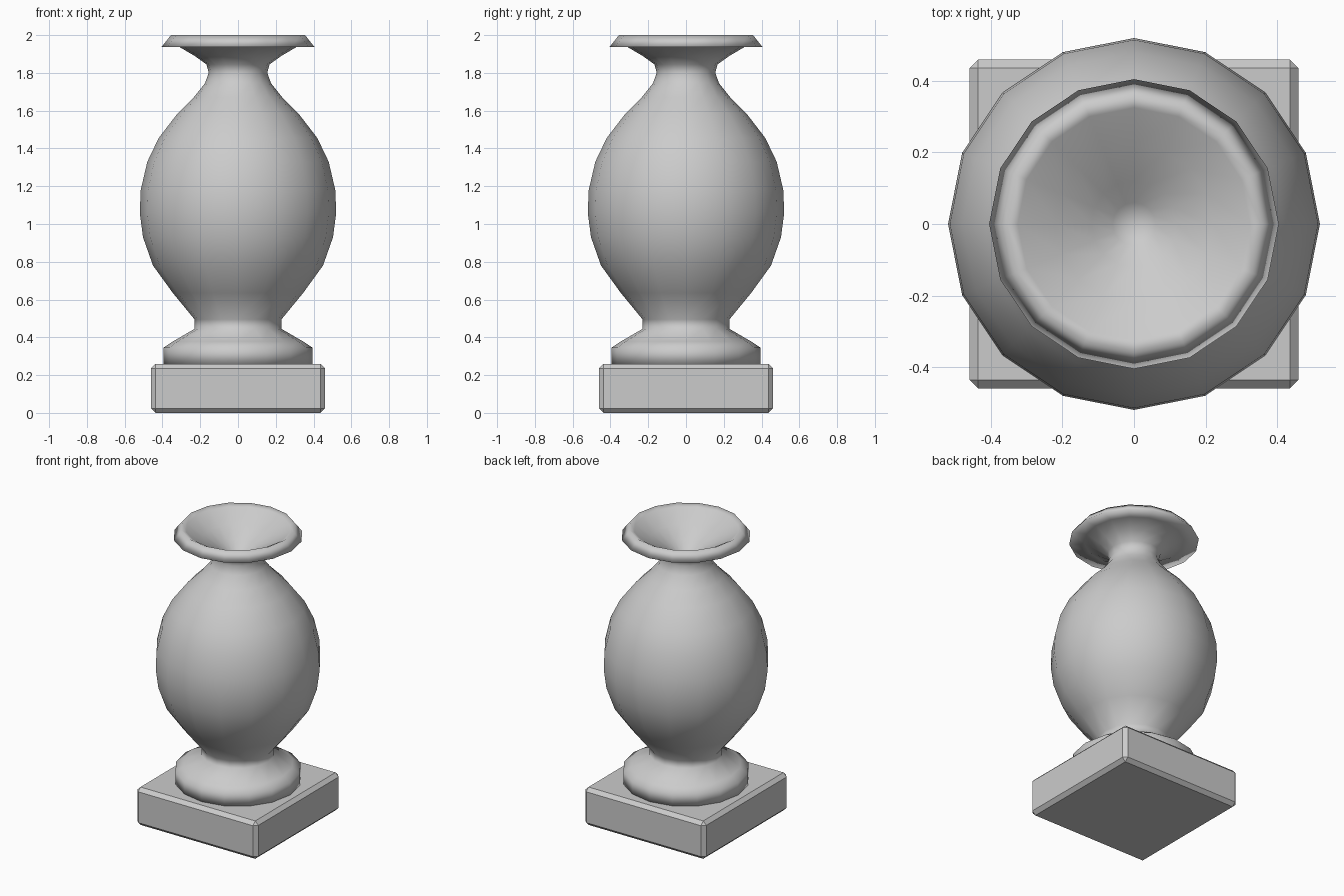
import bpy, bmesh, math

if "Cube" in bpy.data.objects:
    bpy.data.objects.remove(bpy.data.objects["Cube"])


def finish(bm, name, smooth):
    bmesh.ops.recalc_face_normals(bm, faces=bm.faces)
    mesh = bpy.data.meshes.new(name)
    bm.to_mesh(mesh)
    bm.free()
    for p in mesh.polygons:
        p.use_smooth = smooth
    obj = bpy.data.objects.new(name, mesh)
    bpy.context.collection.objects.link(obj)
    return obj


def lathe(name, profile, sides=16):
    # Spin (radius, height) points around z; radius 0 becomes a single pole
    bm = bmesh.new()
    rings = []
    for r, z in profile:
        n = 1 if r == 0 else sides
        rings.append([bm.verts.new((r * math.cos(math.tau * i / sides),
                                    r * math.sin(math.tau * i / sides), z))
                      for i in range(n)])
    for a, b in zip(rings, rings[1:]):
        for i in range(sides):
            j = (i + 1) % sides
            quad = [a[i % len(a)], a[j % len(a)], b[j % len(b)], b[i % len(b)]]
            bm.faces.new(list(dict.fromkeys(quad)))
    return finish(bm, name, True)


# Square plinth with chamfered edges
bm = bmesh.new()
bmesh.ops.create_cube(bm, size=1)
for v in bm.verts:
    v.co.x *= 0.92
    v.co.y *= 0.92
    v.co.z = (v.co.z + 0.5) * 0.26
bmesh.ops.bevel(bm, geom=bm.edges[:], offset=0.024, segments=1, affect='EDGES')
finish(bm, "plinth", False)

# Turned vase: foot, waist, belly, neck, flared lip and inner funnel
lathe("vase", [
    (0, 0.255), (0.395, 0.255), (0.395, 0.345), (0.345, 0.378),
    (0.23, 0.445), (0.23, 0.495),
    (0.345, 0.635), (0.45, 0.78), (0.503, 0.93), (0.52, 1.06),
    (0.515, 1.18), (0.48, 1.33), (0.42, 1.455), (0.32, 1.585),
    (0.235, 1.67), (0.175, 1.745), (0.155, 1.80), (0.167, 1.845),
    (0.23, 1.89), (0.31, 1.937),
    (0.405, 1.937), (0.355, 2.0), (0.325, 1.985),
    (0.22, 1.92), (0.12, 1.86), (0.06, 1.81), (0, 1.78)])
